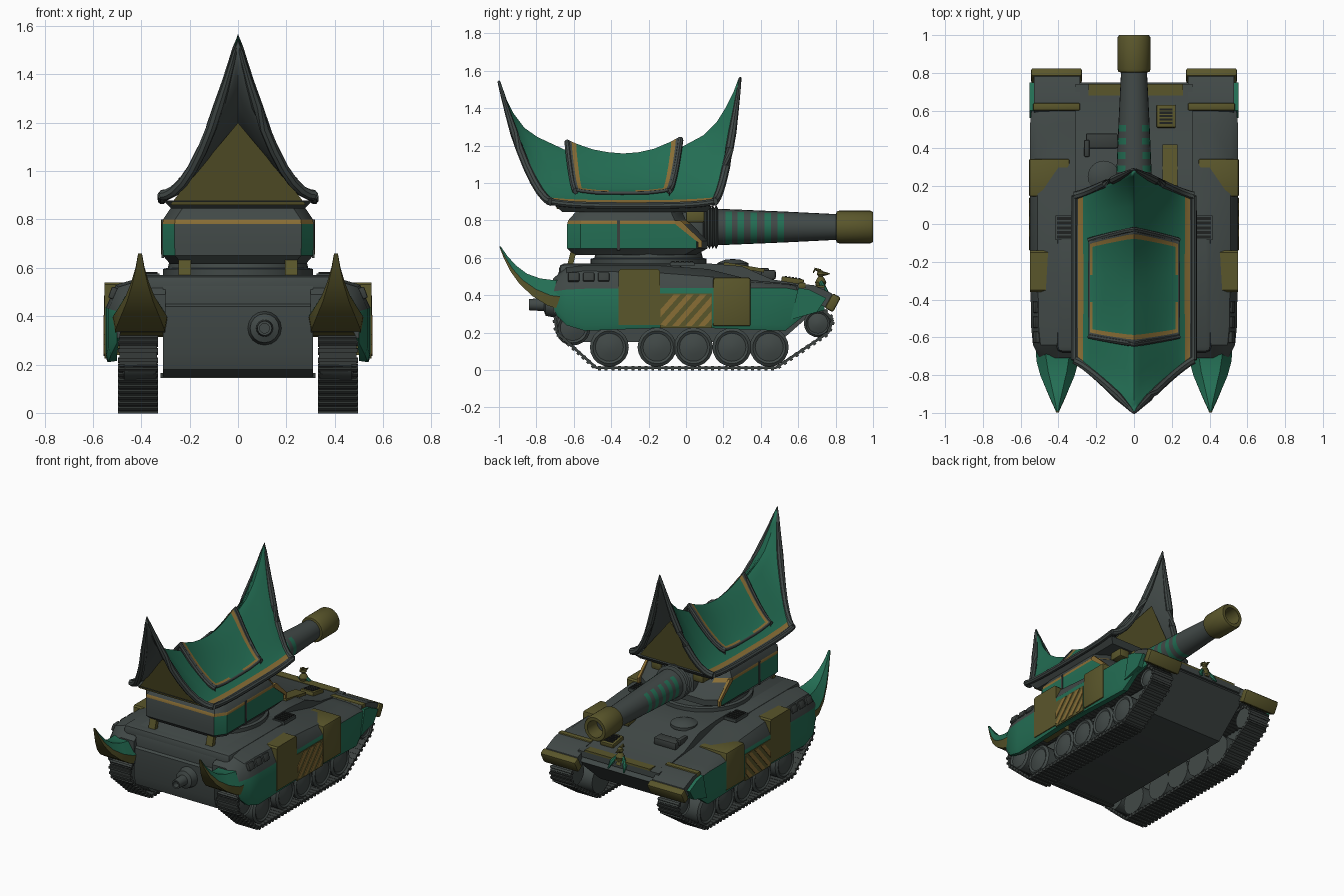
import bpy, bmesh, math
from mathutils import Vector, Matrix

if "Cube" in bpy.data.objects:
    bpy.data.objects.remove(bpy.data.objects["Cube"])

COL = {"steel_grey": (.053, .066, .063), "track_dark": (.042, .050, .047), "roof_green": (.017, .155, .088),
       "olive": (.102, .093, .024), "gold": (.25, .155, .036), "vent_black": (.014, .016, .015)}
MATS = []
GREY, DARK, GREEN, OLIVE, GOLD, BLACK = range(6)
for n, c in COL.items():
    m = bpy.data.materials.new(n)
    m.diffuse_color = (*c, 1)
    m.use_nodes = True
    m.node_tree.nodes["Principled BSDF"].inputs["Base Color"].default_value = m.diffuse_color
    MATS.append(m)


def finish(name, bm, recalc=True):
    if recalc:
        bmesh.ops.recalc_face_normals(bm, faces=bm.faces)
    me = bpy.data.meshes.new(name)
    bm.to_mesh(me)
    bm.free()
    for m in MATS:
        me.materials.append(m)
    ob = bpy.data.objects.new(name, me)
    bpy.context.collection.objects.link(ob)
    return ob


def loft(name, rings, mat, closed=True, caps=True):
    """Skin rings of points; mat is an index or a function of (ring, segment)."""
    bm = bmesh.new()
    vs = [[bm.verts.new(p) for p in r] for r in rings]
    n = len(rings[0])
    pick = mat if callable(mat) else (lambda i, j: mat)
    for i in range(len(rings) - 1):
        for j in range(n if closed else n - 1):
            k = (j + 1) % n
            bm.faces.new((vs[i][j], vs[i][k], vs[i + 1][k], vs[i + 1][j])).material_index = pick(i, j)
    if caps:
        bm.faces.new(vs[0]).material_index = pick(0, 0)
        bm.faces.new(vs[-1]).material_index = pick(len(rings) - 2, 0)
    return finish(name, bm, closed)


def prism(name, pts, x0, x1, mat):
    return loft(name, [[(x, y, z) for y, z in pts] for x in (x0, x1)], mat)


def box(name, c, s, mat, bevel=0, rot=(0, 0, 0)):
    bm = bmesh.new()
    bmesh.ops.create_cube(bm, size=1, matrix=Matrix.Diagonal((*s, 1)))
    if bevel:
        bmesh.ops.bevel(bm, geom=bm.edges[:], offset=bevel, segments=2, affect='EDGES', profile=.5)
    for f in bm.faces:
        f.material_index = mat
    ob = finish(name, bm)
    ob.location, ob.rotation_euler = c, rot
    return ob


def lathe(name, axis, c, prof, mat, n=24):
    rings = []
    for t, r in prof:
        ring = []
        for k in range(n):
            a, b = r * math.cos(k * math.tau / n), r * math.sin(k * math.tau / n)
            ring.append(Vector(c) + Vector({'x': (t, a, b), 'y': (a, t, b), 'z': (a, b, t)}[axis]))
        rings.append(ring)
    return loft(name, rings, mat)


def tube(name, pts, radii, mat):
    rings = []
    for i, p in enumerate(pts):
        d = (pts[min(i + 1, len(pts) - 1)] - pts[max(i - 1, 0)]).normalized()
        u = d.cross(Vector((.3, .2, 1)) if abs(d.z) < .9 else Vector((0, 1, 0))).normalized()
        w = d.cross(u)
        rings.append([p + radii[i] * (u * math.cos(a * math.tau / 8) + w * math.sin(a * math.tau / 8)) for a in range(8)])
    return loft(name, rings, mat)


# hull between the tracks, with sloped nose
prism("lower_hull", [(-.70, .25), (-.70, .44), (-.66, .47), (.70, .43), (.75, .37), (.5, .15), (-.62, .15), (-.68, .18)], -.31, .31, GREY)
prism("upper_hull", [(-.68, .40), (-.69, .50), (-.67, .55), (-.63, .57), (.12, .57), (.30, .555), (.46, .485), (.74, .44), (.74, .40)], -.31, .31, GREY)
box("rear_deck", (0, -.35, .515), (.82, .66, .11), GREY, .03)
box("nose_strip", (.01, .71, .444), (.5, .06, .018), OLIVE)
lathe("exhaust", 'y', (.11, -.70, .35), [(0, .07), (-.05, .06), (-.06, .035), (-.14, .03), (-.14, .02), (-.10, .02)], GREY, 16)

# sponsons with hanging skirts: y, bottom, outer top, shoulder z, inner top, outer x
ST = [(-.71, .31, .42, .46, .49, .50), (-.64, .24, .43, .52, .55, .535), (-.54, .21, .435, .53, .56, .545),
      (-.15, .225, .44, .52, .56, .55), (.12, .225, .44, .50, .54, .55), (.36, .215, .44, .47, .48, .55),
      (.53, .21, .44, .46, .465, .55), (.63, .29, .42, .44, .45, .54), (.74, .32, .385, .40, .41, .52)]
YL = [-.41, -.155, .04, .245, .445]
WHEEL = [(.34, .05), (.34, .10), (.47, .104), (.482, .088), (.474, .075), (.484, .04), (.488, .01)]
TRACK = [Vector(p) for p in [(-.48, .012), (.48, .012), (.76, .2), (.785, .27), (.73, .325), (-.62, .325), (-.70, .28), (-.69, .2)]]
HORN = [(-.66, .32, -.58, .49, .115), (-.74, .345, -.70, .48, .112), (-.82, .395, -.78, .49, .09), (-.89, .46, -.85, .515, .06),
        (-.94, .53, -.91, .56, .036), (-.975, .60, -.955, .61, .018), (-.998, .66, -.99, .66, .008)]
for s, side in ((1, "right"), (-1, "left")):
    rings = [[(s * x, y, z) for x, z in ((.30, .335), (.50, .335), (.50, max(zb, .215)), (xo - .01, zb),
              (xo, zb + .03), (xo, zo), (xo - .04, zs), (.40, zi), (.30, zi))] for y, zb, zo, zs, zi, xo in ST]
    loft(side + "_sponson", rings, lambda i, j: GREEN if 2 <= j <= 4 else GREY)

    # bulky olive side boxes and the striped panel
    prism(side + "_rear_side_box", [(-.36, .24), (-.36, .53), (-.35, .54), (-.15, .54), (-.14, .53), (-.14, .24)], s * .44, s * .551, OLIVE)
    box(side + "_front_side_box", (s * .447, .245, .44), (.214, .20, .11), OLIVE, .012)
    box(side + "_front_side_plate", (s * .53, .245, .36), (.05, .20, .25), OLIVE, .008)
    prism(side + "_striped_panel", [(-.14, .225), (.14, .225), (.14, .41), (-.14, .41)], s * .545, s * .553, OLIVE)
    for k in range(5):
        y0, lo, hi = -.215 + .07 * k, [], []
        for y in (y0, y0 + .036):
            a, b = max(y, -.137), min(y + .15, .137)
            lo.append((a, .235 + (a - y) * 1.13))
            hi.append((b, .235 + (b - y) * 1.13))
        prism(side + "_panel_stripe", [lo[0], lo[1], hi[1], hi[0]], s * .55, s * .557, GOLD)
    for y in (-.60, -.52, -.44):
        box(side + "_stowage_lid", (s * .515, y, .495), (.03, .06, .05), DARK, .006, (0, -s * .35, 0))
    box(side + "_louvre_frame", (s * .37, -.02, .566), (.09, .13, .02), GREY)
    for k in range(5):
        box(side + "_louvre_slat", (s * .37, -.07 + k * .025, .578), (.075, .016, .008), BLACK)

    # front fender with olive lips
    prism(side + "_front_fender", [(.58, .41), (.60, .46), (.68, .455), (.78, .41), (.80, .36), (.77, .32), (.72, .35)], s * .285, s * .53, GREY)
    box(side + "_fender_rear_lip", (s * .41, .62, .452), (.25, .04, .03), OLIVE, .008)
    box(side + "_fender_front_lip", (s * .41, .785, .36), (.27, .05, .09), OLIVE, .012, (-.5, 0, 0))
    prism(side + "_cheek", [(.56, .27), (.60, .44), (.66, .43), (.75, .385), (.70, .31)], s * .50, s * .553, GREEN)

    # curved rear horn, olive beneath and green above
    rings = []
    for yb, zb, yt, zt, w in HORN:
        ym, zm = yb * .6 + yt * .4, zb * .6 + zt * .4
        rings.append([(s * .405 + dx * w, y, z) for dx, y, z in
                      ((-.9, yb, zb), (.9, yb, zb), (1, ym, zm), (.55, yt, zt), (-.55, yt, zt), (-1, ym, zm))])
    loft(side + "_rear_horn", rings, lambda i, j: OLIVE if j in (0, 1, 5) else GREEN)

    # running gear
    for y in YL:
        lathe(side + "_road_wheel", 'x', (0, y, .122), [(s * t, r) for t, r in WHEEL], GREY, 20)
    lathe(side + "_rear_sprocket", 'x', (0, -.605, .225), [(s * t, r * .9) for t, r in WHEEL], GREY, 20)
    lathe(side + "_front_idler", 'x', (0, .705, .25), [(s * t, r * .72) for t, r in WHEEL], GREY, 20)
    bm = bmesh.new()
    for i, a in enumerate(TRACK):
        b = TRACK[(i + 1) % len(TRACK)]
        n = max(1, round((b - a).length / .036))
        for k in range(n):
            p, d = a.lerp(b, (k + .5) / n), (b - a).normalized()
            M = Matrix.Translation((s * .413, p.x, p.y)) @ Matrix.Rotation(math.atan2(d.y, d.x), 4, 'X')
            bmesh.ops.create_cube(bm, size=1, matrix=M @ Matrix.Diagonal((.155, (b - a).length / n, .014, 1)))
            bmesh.ops.create_cube(bm, size=1, matrix=M @ Matrix.Translation((0, 0, -.003)) @ Matrix.Diagonal((.165, .016, .024, 1)))
    for f in bm.faces:
        f.material_index = DARK
    finish(side + "_track", bm)

    # turret side trim and rear struts
    prism(side + "_turret_seam", [(-.368, .64), (-.352, .64), (-.352, .80), (-.368, .80)], s * .305, s * .316, DARK)
    prism(side + "_turret_trim", [(-.06, .80), (-.03, .80), (.085, .69), (.085, .655), (.065, .655), (.065, .682), (-.06, .782)], s * .30, s * .318, GOLD)
    box(side + "_turret_strut", (s * .22, -.61, .60), (.05, .03, .11), OLIVE, 0, (-.25, 0, 0))
    box(side + "_gun_cheek", (s * .16, .05, .82), (.08, .10, .06), OLIVE, .01)
box("rear_axle_bar", (0, -.60, .155), (.64, .03, .02), DARK)

# front deck fittings
lathe("driver_hatch", 'z', (-.16, .25, .55), [(0, .085), (.02, .085), (.028, .07), (.04, .04), (.043, .01)], GREY)
box("hatch_block", (-.17, .44, .51), (.17, .08, .05), DARK, .01)
box("hatch_block_arm", (-.25, .40, .525), (.03, .09, .04), DARK, .008)
box("deck_plate", (.19, .31, .55), (.08, .22, .02), OLIVE, 0, (-.17, 0, 0))
box("front_vent_frame", (.17, .57, .478), (.10, .12, .03), OLIVE, .005, (-.15, 0, 0))
for k in range(5):
    box("front_vent_slat", (.17, .535 + k * .018, .500 - k * .0027), (.07, .011, .008), BLACK)

# small winged bird ornament on the nose
lathe("ornament_body", 'z', (0, .72, .42), [(0, .03), (.02, .022), (.05, .03), (.07, .02), (.08, .012), (.09, .02), (.105, .018), (.115, .004)], OLIVE, 12)
lathe("ornament_beak", 'y', (0, .73, .515), [(0, .014), (.04, .002)], OLIVE, 8)
tube("ornament_crest", [Vector((0, .72, .53)), Vector((0, .69, .54)), Vector((0, .68, .52))], [.01, .008, .003], OLIVE)
for s in (1, -1):
    tube("ornament_wing", [Vector((s * .02, .72, .47)), Vector((s * .05, .74, .43)), Vector((s * .06, .77, .39))], [.012, .016, .004], GREEN)

# turret: ring, faceted body with gold band, flared eave board
lathe("turret_ring", 'z', (0, -.2, .55), [(0, .31), (.045, .31), (.05, .29), (.09, .28)], GREY, 32)
rings = []
for z, w, yb, yf in ((.615, .28, -.60, .03), (.65, .31, -.635, .095), (.69, .312, -.635, .095), (.78, .312, -.635, .01),
                     (.80, .31, -.63, -.02), (.845, .28, -.59, -.04)):
    q = [(w, yb + .07), (w, yf - .04), (w - .09, yf + .02), (-w + .09, yf + .02), (-w, yf - .04), (-w, yb + .07), (-w + .05, yb), (w - .05, yb)]
    rings.append([(x, y, z) for x, y in q])
loft("turret_body", rings, lambda i, j: GREY if i in (0, 4) else GOLD if i == 3 and j != 2 else GREEN if j in (0, 4, 5, 7) else GREY)
loft("eave_board", [[(-w, y0, z), (w, y0, z), (w, y1, z), (-w, y1, z)] for z, w, y0, y1 in ((.845, .275, -.66, .11), (.878, .308, -.70, .14))], GREY)
box("gun_mount", (0, .03, .76), (.26, .14, .18), GREY, .03)

# gun with corrugated collar, painted bands and hollow muzzle
lathe("gun_collar", 'y', (0, 0, .765), [(.08 + .009 * k, .118 if k % 2 else .10) for k in range(11)], GREY)
prof = [(.16, .098)]
for b in (.21, .275, .345, .42, .49):
    prof += [(y, .098 - (y - .16) * .042) for y in (b, b + .035)]
prof.append((.82, .068))
lathe("gun_barrel", 'y', (0, 0, .765), prof, lambda i, j: GREEN if i % 2 and math.sin((j + .5) * math.tau / 24) < .9 else GREY)
lathe("gun_muzzle", 'y', (0, 0, .765), [(.80, .06), (.805, .082), (.82, .088), (.985, .088), (1.0, .08), (1.0, .058), (.90, .055), (.895, .01)],
      lambda i, j: DARK if i > 5 else OLIVE)


# swept roof: ridge stations droop to the eaves along a concave curve
def roof(name, ridge, xe, ye, eave, vs, p, mat):
    y0, y1 = ridge[0][0], ridge[-1][0]
    grid = []
    for y, zr in ridge:
        t = (y - y0) / (y1 - y0)
        yv, ze = ye[0] + (ye[1] - ye[0]) * t, eave + .02 * (2 * t - 1) ** 4
        row = []
        for v in [-v for v in reversed(vs)] + vs[1:]:
            f = (1 - abs(v)) ** (p + max(0, zr - 1.11) * 1.5)
            row.append(Vector((xe * v, yv + (y - yv) * f ** .62, ze + (zr - ze) * f)))
        grid.append(row)
    md = loft(name, grid, mat, False, False).modifiers.new("grey_underside", 'SOLIDIFY')
    md.thickness, md.offset, md.material_offset, md.material_offset_rim = .016, 0, -5, -5
    return grid


MAIN = [(-1, 1.54), (-.965, 1.44), (-.93, 1.37), (-.87, 1.29), (-.8, 1.24), (-.65, 1.17), (-.5, 1.13), (-.36, 1.115), (-.2, 1.13),
        (-.03, 1.18), (.1, 1.25), (.17, 1.32), (.22, 1.40), (.26, 1.48), (.29, 1.56)]
VS = [0, .04, .09, .16, .25, .35, .47, .6, .72, .84, .93, 1]
g = roof("main_roof", MAIN, .315, (-.72, .15), .88, VS, 1.3, lambda i, j: GREY if j in (0, 21) else GOLD if j in (1, 20) else GREEN)
for row, k, nm in ((g[0], -1, "rear"), (g[-1], 1, "front")):
    tube(nm + "_gable_rim", row, [.008 + .014 * min(1, abs(p.x) / .08) for p in row], GREY)
    y0, lean = (-.69, .30) if k < 0 else (.12, .18)
    pts = [(-.28, .86), (-.20, .965), (-.10, 1.08), (0, 1.2), (.10, 1.08), (.20, .965), (.28, .86)]
    loft(nm + "_gable_panel", [[(x, y0 + k * (z - .86) * lean + d, z) for x, z in pts] for d in (0, -k * .015)], OLIVE)
for e, nm in ((0, "left"), (-1, "right")):
    tube(nm + "_eave", [r[e] for r in g], [.018] * len(g), GREY)

# raised upper roof tier with gold corner trim
TIER = [(-.635, 1.225), (-.615, 1.215), (-.59, 1.203), (-.5, 1.172), (-.42, 1.157), (-.335, 1.15), (-.25, 1.157), (-.17, 1.175),
        (-.075, 1.215), (-.05, 1.23), (-.03, 1.24)]
g = roof("upper_roof", TIER, .24, (-.59, -.09), .945, [0, .12, .25, .4, .55, .7, .82, .90, .96, 1], 1.25,
         lambda i, j: GREY if i in (0, 9) or j in (0, 17) else GOLD if i in (1, 8) or (j in (1, 16) and i in (2, 3, 6, 7)) else GREEN)
for row, nm in ((g[0], "rear"), (g[-1], "front")):
    tube(nm + "_tier_rim", [p - Vector((0, 0, .008)) for p in row], [.016] * len(row), GREY)
    loft(nm + "_tier_riser", [row, [p - Vector((0, 0, .06)) for p in row]], GREY, False, False)

# smooth shading with sharp edges kept
bpy.ops.object.select_all(action='SELECT')
bpy.context.view_layer.objects.active = bpy.context.selected_objects[0]
bpy.ops.object.shade_smooth_by_angle(angle=math.radians(32))
